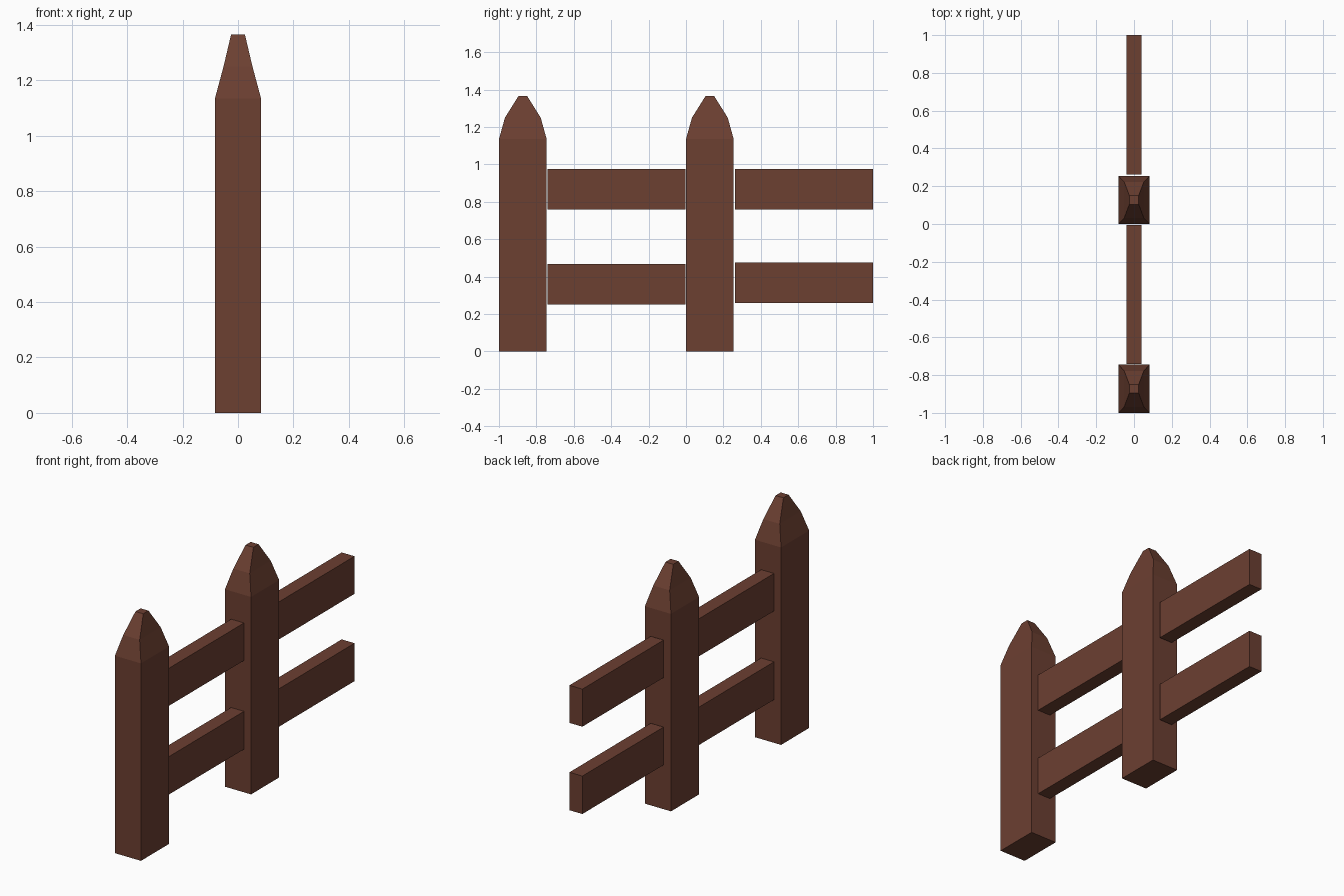
import bpy, bmesh

if "Cube" in bpy.data.objects:
    bpy.data.objects.remove(bpy.data.objects["Cube"])

wood = bpy.data.materials.new("brown_wood")
wood.diffuse_color = (0.15, 0.05, 0.031, 1)
wood.use_nodes = True
wood.node_tree.nodes["Principled BSDF"].inputs["Base Color"].default_value = wood.diffuse_color


def loft(name, sections):
    """Stack rectangular sections (half_x, y0, y1, z) into a closed solid."""
    bm = bmesh.new()
    rings = [[bm.verts.new(p) for p in
              ((-hx, y0, z), (hx, y0, z), (hx, y1, z), (-hx, y1, z))]
             for hx, y0, y1, z in sections]
    for a, b in zip(rings, rings[1:]):
        for i in range(4):
            j = (i + 1) % 4
            bm.faces.new((a[i], a[j], b[j], b[i]))
    bm.faces.new(rings[0][::-1])
    bm.faces.new(rings[-1])
    bmesh.ops.recalc_face_normals(bm, faces=bm.faces)
    mesh = bpy.data.meshes.new(name)
    bm.to_mesh(mesh)
    bm.free()
    mesh.materials.append(wood)
    obj = bpy.data.objects.new(name, mesh)
    bpy.context.collection.objects.link(obj)


# Posts with two-stage tapered tips
for name, y in (("front_post", -1.0), ("middle_post", 0.0)):
    loft(name, [(0.083, y, y + 0.255, 0),
                (0.083, y, y + 0.255, 1.135),
                (0.052, y + 0.032, y + 0.223, 1.25),
                (0.025, y + 0.104, y + 0.151, 1.365)])

# Horizontal rails, upper and lower in each bay
for name, y0, y1, z0, z1 in (
        ("front_upper_rail", -0.741, -0.004, 0.76, 0.976),
        ("front_lower_rail", -0.741, -0.004, 0.25, 0.468),
        ("back_upper_rail", 0.262, 1.0, 0.76, 0.976),
        ("back_lower_rail", 0.262, 1.0, 0.258, 0.476)):
    loft(name, [(0.041, y0, y1, z0), (0.041, y0, y1, z1)])
